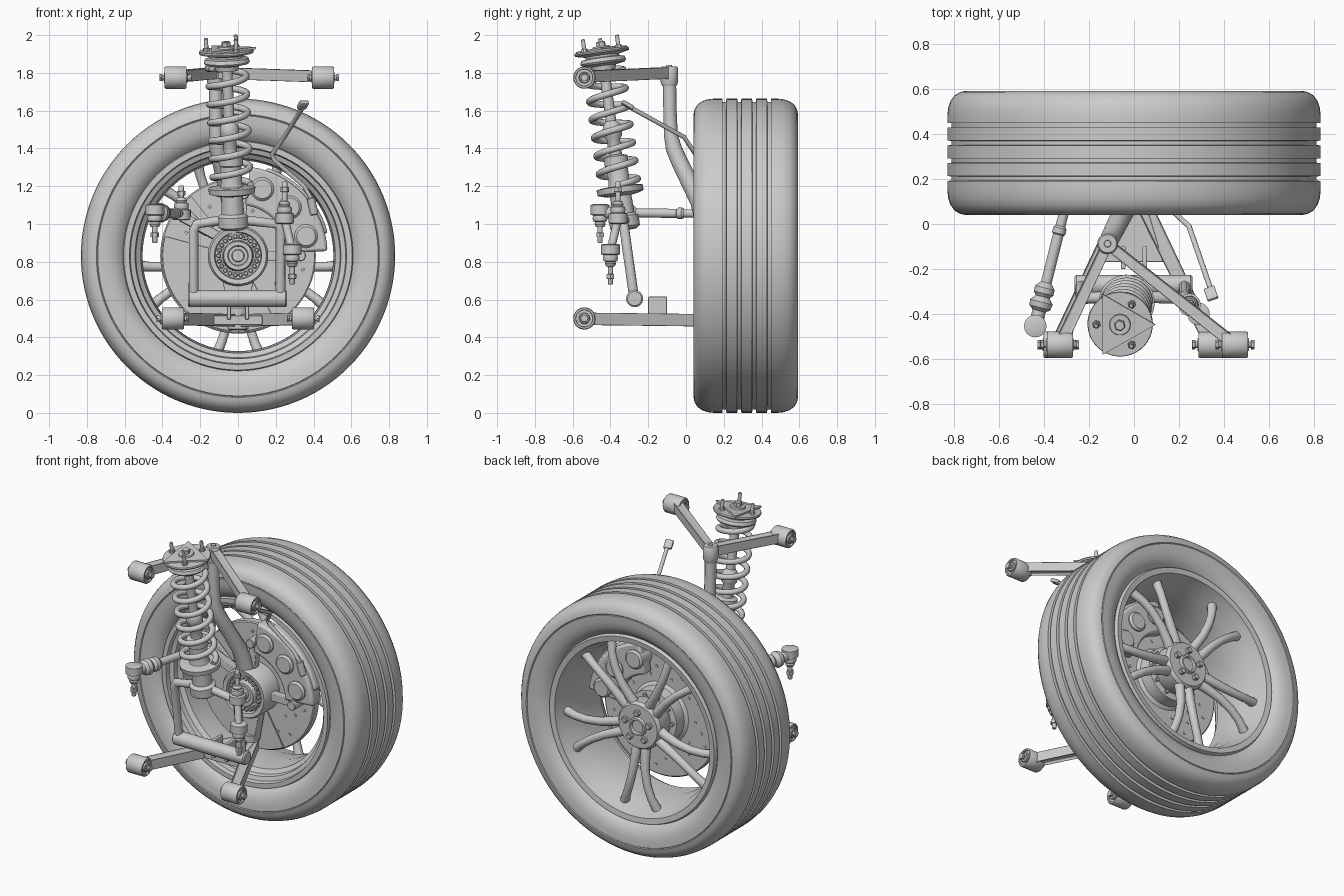
import bpy, bmesh
from math import sin, cos, pi, radians
from mathutils import Vector as V

C = 0.832                      # wheel centre height
HUB, Y = (0, 0, C), (0, 1, 0)


def add(name, bm, angle=35, bevel=0):
    bmesh.ops.remove_doubles(bm, verts=bm.verts, dist=1e-5)
    bmesh.ops.recalc_face_normals(bm, faces=bm.faces)
    me = bpy.data.meshes.new(name)
    bm.to_mesh(me)
    bm.free()
    ob = bpy.data.objects.new(name, me)
    bpy.context.collection.objects.link(ob)
    if bevel:
        m = ob.modifiers.new("bevel", 'BEVEL')
        m.width, m.segments = bevel, 2
    return smooth(ob, angle)


def smooth(ob, angle=35):
    bpy.ops.object.select_all(action='DESELECT')
    ob.select_set(True)
    bpy.context.view_layer.objects.active = ob
    bpy.ops.object.shade_smooth_by_angle(angle=radians(angle))
    return ob


def revolve(name, prof, origin, axis, n=32):
    """Turn a closed (radius, height) profile around an axis."""
    q, o, bm = V(axis).to_track_quat('Z', 'Y'), V(origin), bmesh.new()
    rings = [[bm.verts.new(o + q @ V((r * cos(2 * pi * i / n), r * sin(2 * pi * i / n), h)))
              for r, h in prof] for i in range(n)]
    for i in range(n):
        a, b = rings[i], rings[(i + 1) % n]
        for j in range(len(prof)):
            k = (j + 1) % len(prof)
            if prof[j][0] or prof[k][0]:
                bm.faces.new((a[j], a[k], b[k], b[j]))
    return add(name, bm)


def cyl(name, p, q, r, n=24, c=0.004):
    d = V(q) - V(p)
    l = d.length
    return revolve(name, [(0, 0), (r - c, 0), (r, c), (r, l - c), (r - c, l), (0, l)], p, d, n)


def tube(name, pts, r, radii=None, res=4):
    cu = bpy.data.curves.new(name, 'CURVE')
    cu.dimensions, cu.bevel_depth, cu.bevel_resolution, cu.use_fill_caps = '3D', r, res, True
    sp = cu.splines.new('POLY')
    sp.points.add(len(pts) - 1)
    for i, p in enumerate(pts):
        sp.points[i].co = (*p, 1)
        sp.points[i].radius = radii[i] if radii else 1
    ob = bpy.data.objects.new(name, cu)
    bpy.context.collection.objects.link(ob)
    bpy.ops.object.select_all(action='DESELECT')
    ob.select_set(True)
    bpy.context.view_layer.objects.active = ob
    bpy.ops.object.convert(target='MESH')
    return smooth(bpy.context.view_layer.objects.active, 40)


def beam(name, p, q, w, h, w2=None, groove=0):
    """Rectangular bar between two points, with an optional pressed groove on top and bottom."""
    p, q, bm = V(p), V(q), bmesh.new()
    d = (q - p).normalized()
    side = d.cross(V((0, 0, 1)) if abs(d.z) < 0.9 else V((0, 1, 0))).normalized()
    up = side.cross(d)
    ends = [[bm.verts.new(o + side * s * ww / 2 + up * t * h / 2) for s, t in
             ((-1, -1), (1, -1), (1, 1), (-1, 1))] for o, ww in ((p, w), (q, w2 or w))]
    a, b = ends
    f = [bm.faces.new((a[i], a[(i + 1) % 4], b[(i + 1) % 4], b[i])) for i in range(4)]
    bm.faces.new(a[::-1])
    bm.faces.new(b)
    bmesh.ops.recalc_face_normals(bm, faces=bm.faces)
    if groove:
        for face in (f[0], f[2]):
            bmesh.ops.inset_region(bm, faces=[face], thickness=0.01, depth=-groove)
    return add(name, bm, 35, 0.004)


def P(a, r, t, y):
    """Point on the wheel: angle in degrees, radius, tangential offset, y."""
    a = radians(a)
    return (r * cos(a) - t * sin(a), y, C + r * sin(a) + t * cos(a))


def sector(name, r0, r1, y0, y1, a0, a1, n=16, bevel=0.015):
    bm = bmesh.new()
    rings = [[bm.verts.new(P(a0 + (a1 - a0) * i / n, r, 0, y)) for r, y in
              ((r0, y0), (r1, y0), (r1, y1), (r0, y1))] for i in range(n + 1)]
    for a, b in zip(rings, rings[1:]):
        for j in range(4):
            bm.faces.new((a[j], a[(j + 1) % 4], b[(j + 1) % 4], b[j]))
    bm.faces.new(rings[0])
    bm.faces.new(rings[-1])
    return add(name, bm, 35, bevel)


# Tyre with four tread grooves
tyre = [(0.60, 0.10), (0.625, 0.07), (0.66, 0.05), (0.70, 0.042), (0.742, 0.04), (0.745, 0.044), (0.75, 0.04),
        (0.775, 0.045), (0.80, 0.06), (0.818, 0.085), (0.828, 0.115), (0.832, 0.15)]
back = [(r, 0.633 - y) for r, y in reversed(tyre)]
for g in (0.192, 0.271, 0.350, 0.429):
    tyre += [(0.832, g), (0.814, g + 0.002), (0.814, g + 0.020), (0.832, g + 0.022)]
revolve("tyre", tyre + back, HUB, Y, 112)

# Rim barrel
revolve("rim", [(0.61, 0.09), (0.605, 0.07), (0.575, 0.07), (0.57, 0.10), (0.545, 0.11), (0.54, 0.14), (0.515, 0.16),
                (0.505, 0.30), (0.525, 0.44), (0.555, 0.52), (0.565, 0.56), (0.60, 0.565), (0.61, 0.54),
                (0.575, 0.50), (0.53, 0.30), (0.55, 0.14)], HUB, Y, 96)

# Split spokes and wheel nuts, five of each
for k in range(5):
    a = -90 + 72 * k
    for s in (-1, 1):
        pts = [P(a, r, s * t, y) for r, t, y in ((0.10, 0.03, 0.45), (0.18, 0.034, 0.47), (0.28, 0.042, 0.485),
                                                 (0.38, 0.062, 0.49), (0.46, 0.088, 0.485), (0.535, 0.12, 0.465))]
        tube("spoke", pts, 0.03, [1.1, 1, 0.9, 0.85, 0.85, 1])
    cyl("wheel_nut", P(a + 36, 0.09, 0, 0.48), P(a + 36, 0.09, 0, 0.525), 0.02, 6)
revolve("wheel_hub", [(0, 0.34), (0.13, 0.34), (0.155, 0.40), (0.155, 0.48), (0.14, 0.50), (0.062, 0.50), (0.056, 0.515),
                      (0.045, 0.515), (0.04, 0.50), (0, 0.50)], HUB, Y, 48)

# Brake disc with its hat and drilled holes shown as small studs
revolve("brake_disc", [(0.10, 0.205), (0.405, 0.205), (0.412, 0.21), (0.412, 0.255), (0.405, 0.26), (0.20, 0.26),
                       (0.18, 0.275), (0.175, 0.35), (0.10, 0.36)], HUB, Y, 80)
for k in range(30):
    r = (0.25, 0.30, 0.35)[k % 3]
    cyl("disc_vent", P(12 * k, r, 0, 0.20), P(12 * k, r, 0, 0.264), 0.009, 8, 0.001)
for k in range(10):
    cyl("hat_stud", P(36 * k, 0.15, 0, 0.3), P(36 * k, 0.15, 0, 0.37), 0.012, 10, 0.002)
sector("dust_shield", 0.13, 0.40, 0.185, 0.195, 165, 300, 28, 0.002)
for a in (128, 140):
    sector("shield_fin", 0.20, 0.40, 0.16, 0.19, a, a + 9, 4, 0.004)

# Brake caliper around the disc
sector("caliper_inner", 0.27, 0.475, 0.10, 0.195, 3, 82)
sector("caliper_outer", 0.27, 0.475, 0.27, 0.35, 8, 78)
sector("caliper_bridge", 0.42, 0.49, 0.13, 0.33, 14, 72)
for a in (16, 43, 70):
    cyl("piston_boss", P(a, 0.375, 0, 0.08), P(a, 0.375, 0, 0.37), 0.062, 28, 0.012)
for a in (0, 85):
    cyl("caliper_bolt", P(a, 0.33, 0, 0.08), P(a, 0.33, 0, 0.22), 0.03, 16)
    beam("caliper_bracket", P(a, 0.12, 0, 0.14), P(a, 0.34, 0, 0.14), 0.05, 0.05)

# Knuckle, bearing and stub axle
revolve("bearing_housing", [(0.125, 0.06), (0.15, 0.055), (0.16, 0.07), (0.16, 0.21), (0.09, 0.21), (0.09, 0.09),
                            (0.12, 0.09)], HUB, Y, 48)
revolve("stub_axle", [(0, 0.045), (0.03, 0.045), (0.034, 0.06), (0.05, 0.06), (0.055, 0.05), (0.075, 0.05), (0.08, 0.065),
                      (0.085, 0.36), (0, 0.36)], HUB, Y, 32)
for k in range(22):
    cyl("bearing_roller", P(k * 360 / 22, 0.103, 0, 0.058), P(k * 360 / 22, 0.103, 0, 0.12), 0.012, 10)
tube("upright", [(-0.118, -0.088, 1.80), (-0.118, -0.085, 1.60), (-0.115, -0.08, 1.47), (-0.108, -0.065, 1.40),
                 (-0.09, -0.03, 1.32), (-0.04, 0.07, 1.12), (-0.015, 0.12, 0.94)], 0.037,
     [0.95, 0.95, 1, 1.15, 1.2, 1.3, 1.5])
revolve("upper_ball_joint", [(0, -0.07), (0.038, -0.07), (0.046, -0.05), (0.046, 0.025), (0.04, 0.034), (0.016, 0.034),
                             (0.014, 0.042), (0, 0.042)], (-0.118, -0.088, 1.80), (0, 0, 1))
beam("knuckle_leg", (0, 0.13, 0.72), (0, 0.13, 0.50), 0.17, 0.07, 0.09)
cyl("lower_ball_joint", (0, 0.12, 0.44), (0, 0.12, 0.56), 0.055)
beam("steering_arm", (-0.10, 0.13, 0.93), (-0.30, 0.10, 1.04), 0.06, 0.05, 0.045)


def bushing(name, x, z):
    """Rubber bush along x with through bolt."""
    o, w = (x, -0.538, z), 0.058
    revolve(name, [(0, -w + .01), (0.03, -w + .01), (0.044, -w + .01), (0.046, -w), (0.055, -w), (0.059, -w + .006),
                   (0.059, w - .006), (0.055, w), (0.046, w), (0.044, w - .01), (0, w - .01)], o, (1, 0, 0), 36)
    cyl(name + "_bolt", (x - 0.078, -0.538, z), (x + 0.078, -0.538, z), 0.014, 12)
    for s in (-1, 1):
        cyl(name + "_sleeve", (x + s * 0.04, -0.538, z), (x + s * 0.062, -0.538, z), 0.03, 20)
        cyl(name + "_nut", (x + s * 0.072, -0.538, z), (x + s * 0.086, -0.538, z), 0.022, 6, 0.002)


# Upper and lower control arms
for x in (-0.33, 0.45):
    bushing("upper_bush", x, 1.775)
    e = V((x, -0.538, 1.78))
    s = V((-0.118, -0.088, 1.80))
    d = (e - s).normalized()
    beam("upper_arm", s + d * 0.03, e - d * 0.045, 0.05, 0.066, 0.055, 0.014)
for x in (-0.345, 0.345):
    bushing("lower_bush", x, 0.50)
    e = V((x, -0.538, 0.498))
    s = V((x * 0.08, 0.12, 0.49))
    beam("lower_arm", s, e - (e - s).normalized() * 0.045, 0.07, 0.07, 0.06, 0.016)
    beam("lower_arm_tab", (0.14 * x, -0.20, 0.555), (0.14 * x, -0.10, 0.555), 0.02, 0.12)
beam("lower_arm_web", (0, -0.17, 0.49), (0, 0.10, 0.49), 0.26, 0.05, 0.1)

# Strut: damper, spring seats, coil spring, top mount
A, B = V((-0.025, -0.325, 1.0)), V((-0.062, -0.447, 1.92))
D = (B - A).normalized()
revolve("damper", [(0, -0.03), (0.06, -0.03), (0.08, -0.015), (0.08, 0.04), (0.06, 0.055), (0.056, 0.15), (0.09, 0.155),
                   (0.122, 0.165), (0.125, 0.195), (0.10, 0.20), (0.062, 0.20), (0.056, 0.22), (0.056, 0.31), (0.064, 0.315),
                   (0.064, 0.36), (0.035, 0.37), (0.035, 0.45), (0.048, 0.47), (0.052, 0.50), (0.045, 0.53), (0.028, 0.55),
                   (0.028, 0.84), (0, 0.84)], A, D, 36)
revolve("top_mount", [(0, 0.82), (0.06, 0.82), (0.065, 0.845), (0.115, 0.855), (0.122, 0.865), (0.115, 0.885), (0.09, 0.89),
                      (0.09, 0.90), (0.143, 0.912), (0.146, 0.92), (0.143, 0.928), (0.05, 0.93), (0.045, 0.95), (0, 0.95)],
        A, D, 40)
revolve("top_plate", [(0, 0.925), (0.158, 0.925), (0.158, 0.937), (0, 0.937)], A, D, 3).matrix_world
q = D.to_track_quat('Z', 'Y')
ex = V((1, 0, 0)) - D * D.x
ex.normalize()
ey = D.cross(ex)
bpy.data.objects.remove(bpy.data.objects["top_plate"])
bm = bmesh.new()
tri = [bm.verts.new(A + D * 0.928 + (ex * cos(i * 2 * pi / 3) + ey * sin(i * 2 * pi / 3)) * 0.158) for i in range(3)]
face = bm.faces.new(tri)
ext = bmesh.ops.extrude_face_region(bm, geom=[face])
bmesh.ops.translate(bm, vec=D * 0.012, verts=[v for v in ext["geom"] if isinstance(v, bmesh.types.BMVert)])
add("top_plate", bm)
for a in (60, 180, 300):
    o = A + (ex * cos(radians(a)) + ey * sin(radians(a))) * 0.105
    cyl("mount_stud", o + D * 0.91, o + D * 0.997, 0.011, 12)
    cyl("mount_stud_nut", o + D * 0.91, o + D * 0.945, 0.018, 6, 0.002)
cyl("damper_nut", A + D * 0.93, A + D * 0.975, 0.025, 6)
turns, n = 6.6, 220
tube("coil_spring", [A + D * (0.205 + 0.64 * i / n) + (ex * cos(2 * pi * turns * i / n) + ey * sin(2 * pi * turns * i / n))
                     * 0.1 for i in range(n + 1)], 0.018, None, 3)

# Strut fork around the lower end
for s, x in ((-1, -0.235), (1, 0.225)):
    tube("fork_leg", [(-0.025 + s * 0.06, -0.325, 1.02), (x * 0.93, -0.33, 1.0), (x, -0.325, 0.965), (x, -0.275, 0.61)], 0.026)
cyl("fork_cross_tube", (-0.265, -0.272, 0.605), (0.26, -0.272, 0.605), 0.045, 32, 0.008)


def ball_joint(name, x, y, z, s, length=0.16):
    """Ball joint housing, rubber boot and stud pointing up (s=1) or down (s=-1)."""
    revolve(name, [(0, -0.03), (0.035, -0.03), (0.05, -0.025), (0.05, 0.025), (0.036, 0.03), (0.04, 0.045), (0.036, 0.06),
                   (0.026, 0.065), (0.03, 0.075), (0.022, 0.09), (0.014, 0.092), (0.014, length), (0.011, length + .005),
                   (0, length + .005)], (x, y, z), (0, 0, s), 24)
    cyl(name + "_nut", (x, y, z + s * (length - 0.05)), (x, y, z + s * (length - 0.025)), 0.023, 6, 0.002)


# Tie rod with bellows and end joints
ball_joint("tie_rod_inner_joint", -0.44, -0.455, 1.075, -1, 0.17)
ball_joint("tie_rod_outer_joint", -0.30, 0.10, 1.05, 1, 0.15)
t0, t1 = V((-0.44, -0.455, 1.06)), V((-0.30, 0.10, 1.055))
revolve("tie_rod", [(0, 0), (0.03, 0.02), (0.03, 0.07), (0.048, 0.085), (0.052, 0.11), (0.032, 0.135), (0.045, 0.15),
                    (0.045, 0.175), (0.024, 0.20), (0.024, 0.42), (0.03, 0.425), (0.03, 0.45), (0.022, 0.46),
                    (0.022, 0.57), (0, 0.57)], t0, t1 - t0)

# Anti-roll bar link
ball_joint("link_lower_joint", 0.287, -0.40, 0.865, -1, 0.18)
ball_joint("link_upper_joint", 0.247, -0.36, 1.03, 1, 0.19)
tube("link_rod", [(0.285, -0.40, 0.865), (0.268, -0.38, 0.94), (0.247, -0.36, 1.03)], 0.022)

# Wheel speed sensor cable
tube("sensor_cable", [(0.345, -0.30, 1.62), (0.245, -0.01, 1.46), (0.18, 0.05, 1.37), (0.19, 0.06, 1.34), (0.35, 0.08, 1.20),
                      (0.395, 0.09, 1.12)], 0.012)
beam("sensor_plug", (0.335, -0.285, 1.615), (0.352, -0.335, 1.645), 0.05, 0.022)
cyl("sensor_head", (0.385, 0.09, 1.14), (0.405, 0.10, 1.05), 0.022, 16)
